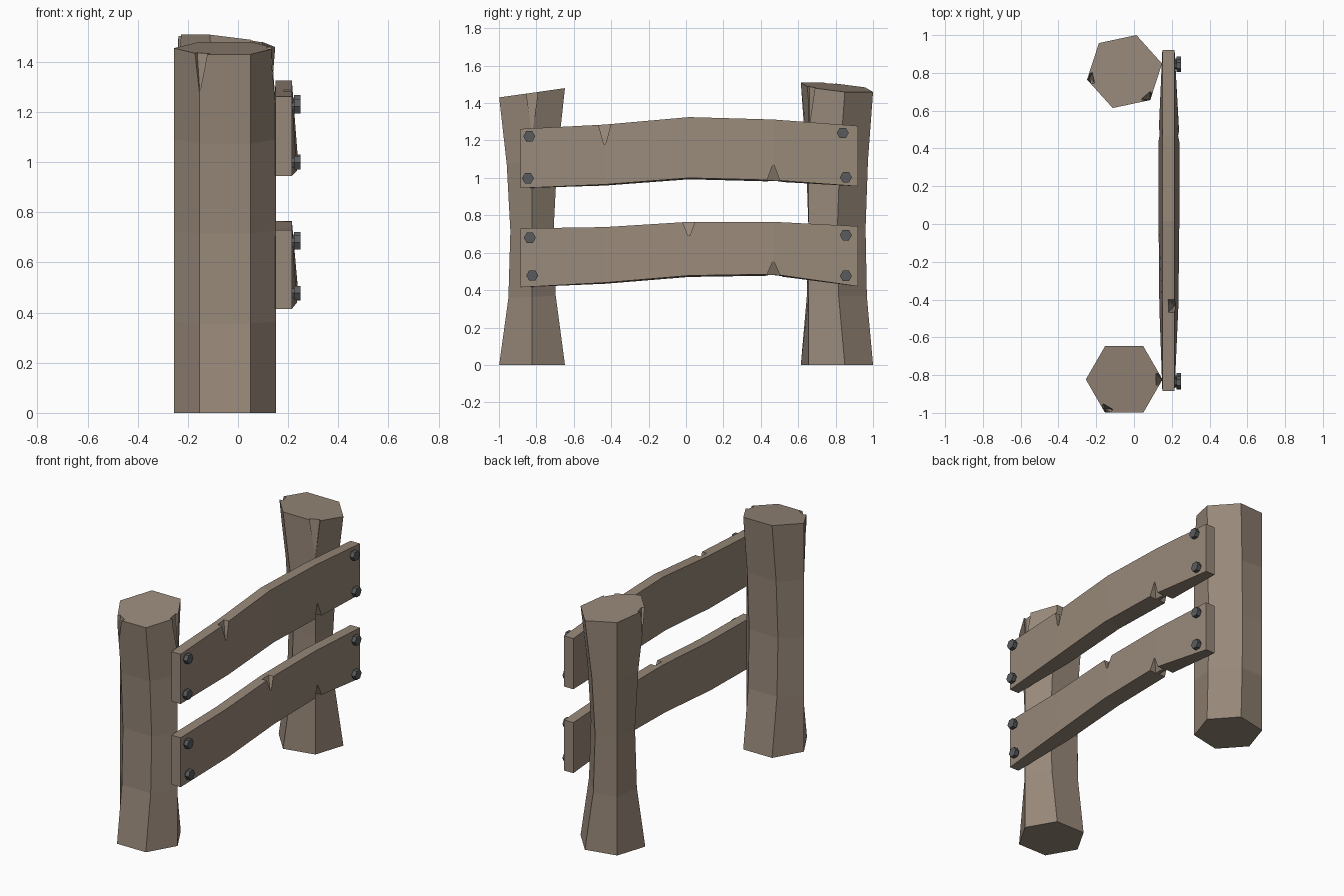
import bpy, bmesh
from math import cos, sin, radians, pi
from mathutils import Vector, Matrix

if "Cube" in bpy.data.objects:
    bpy.data.objects.remove(bpy.data.objects["Cube"])


def material(name, rgb):
    m = bpy.data.materials.new(name)
    m.diffuse_color = (*rgb, 1)
    m.use_nodes = True
    m.node_tree.nodes["Principled BSDF"].inputs["Base Color"].default_value = m.diffuse_color
    return m


WOOD = material("wood", (0.31, 0.245, 0.19))
IRON = material("iron", (0.10, 0.105, 0.11))


def finish(bm, name, mat=None):
    bmesh.ops.recalc_face_normals(bm, faces=bm.faces)
    me = bpy.data.meshes.new(name)
    bm.to_mesh(me)
    bm.free()
    ob = bpy.data.objects.new(name, me)
    bpy.context.collection.objects.link(ob)
    if mat:
        me.materials.append(mat)
    return ob


def loft(rings, name):
    # skin a list of closed rings and cap both ends
    bm = bmesh.new()
    vs = [[bm.verts.new(p) for p in r] for r in rings]
    n = len(rings[0])
    for a, b in zip(vs, vs[1:]):
        for i in range(n):
            j = (i + 1) % n
            bm.faces.new((a[i], a[j], b[j], b[i]))
    bm.faces.new(vs[0])
    bm.faces.new(vs[-1])
    return finish(bm, name, WOOD)


def chip(ob, apex, base):
    # cut a pyramid-shaped splinter out of an object
    bm = bmesh.new()
    bmesh.ops.convex_hull(bm, input=[bm.verts.new(p) for p in [apex] + base])
    cutter = finish(bm, "cutter", WOOD)
    cutter.hide_render = True
    mod = ob.modifiers.new("chip", 'BOOLEAN')
    mod.operation, mod.solver, mod.object = 'DIFFERENCE', 'EXACT', cutter
    bpy.context.view_layer.objects.active = ob
    bpy.ops.object.modifier_apply(modifier=mod.name)
    bpy.data.objects.remove(cutter)


# Posts: hexagons pinched along one axis, with a slanted top
R = 0.203
PINCH = [1, 0.72, 0.66, 0.77, 1]


def post(name, centre, turn, height, slope):
    def point(angle, t):
        k = min(int(t * 4), 3)
        f = PINCH[k] + (PINCH[k + 1] - PINCH[k]) * (t * 4 - k)
        x, y = R * cos(angle), R * sin(angle)
        return Vector((x, y * f, t * (height + slope * y)))

    ob = loft([[point(i * pi / 3, k / 4) for i in range(6)] for k in range(5)], name)
    for deg, depth in ((0, 0.23), (240, 0.16)):
        a = radians(deg)
        u, s = Vector((cos(a), sin(a), 0)), Vector((-sin(a), cos(a), 0))
        top = point(a, 1) + Vector((0, 0, 0.04))
        base = [top + u * d + s * w for d in (0.06, -0.04) for w in (-0.036, 0.036)]
        chip(ob, point(a, 1 - depth / height) - u * 0.003, base)
    ob.data.transform(Matrix.Translation(centre) @ Matrix.Rotation(radians(turn), 4, 'Z'))


post("front_post", (-0.052, -0.823, 0), 0, 1.455, 0.141)
post("back_post", (-0.05, 0.807, 0), -48, 1.484, -0.141)

# Rails: bowed planks, thicker along the lower edge in the middle
YS = [-0.885, -0.434, 0.017, 0.469, 0.92]
FLARE = [0, 0.02, 0.025, 0.025, 0]


def rail(name, tops, bottoms, notch_y, notch_z, under_z):
    rings = [[(0.15 - f * 0.8, y, b - f * 0.3), (0.215 + f, y, b),
              (0.215, y, t), (0.15, y, t)]
             for y, t, b, f in zip(YS, tops, bottoms, FLARE)]
    ob = loft(rings, name)

    def notch(y, tip, edge, face_x, inward):
        end = edge + 0.35 * (edge - tip)
        w = 0.045
        chip(ob, (face_x + inward * 0.004, y, tip),
             [(face_x + inward * d, y + s, end) for d in (-0.05, 0.05) for s in (-w, w)])

    i = min(range(5), key=lambda k: abs(YS[k] - notch_y))
    notch(notch_y, notch_z, tops[i], 0.22, -1)
    notch(0.467, under_z, bottoms[3], 0.235, -1)
    notch(0.475, under_z, bottoms[3], 0.135, 1)


rail("upper_rail", [1.262, 1.285, 1.325, 1.312, 1.278],
     [0.945, 0.965, 1.0, 0.988, 0.955], -0.435, 1.165, 1.08)
rail("lower_rail", [0.73, 0.737, 0.765, 0.765, 0.742],
     [0.415, 0.44, 0.478, 0.485, 0.42], 0.015, 0.68, 0.56)

# Bolts: hexagonal head on a short shaft
BOLTS = [(-0.838, 1.222), (-0.845, 0.998), (0.838, 1.24), (0.855, 1.003),
         (-0.835, 0.68), (-0.822, 0.478), (0.855, 0.694), (0.855, 0.476)]
for n, (y, z) in enumerate(BOLTS, 1):
    bm = bmesh.new()
    for r, x0, x1 in ((0.021, 0.19, 0.23), (0.032, 0.224, 0.25)):
        m = Matrix.Translation(((x0 + x1) / 2, y, z)) @ Matrix.Rotation(pi / 2, 4, 'Y') \
            @ Matrix.Rotation(pi / 2, 4, 'Z')
        bmesh.ops.create_cone(bm, cap_ends=True, segments=6, radius1=r, radius2=r,
                              depth=x1 - x0, matrix=m)
    # turn so a corner points up
    bmesh.ops.rotate(bm, verts=bm.verts, cent=(0, y, z),
                     matrix=Matrix.Rotation(pi / 2, 3, 'X'))
    finish(bm, f"bolt_{n}", IRON)
